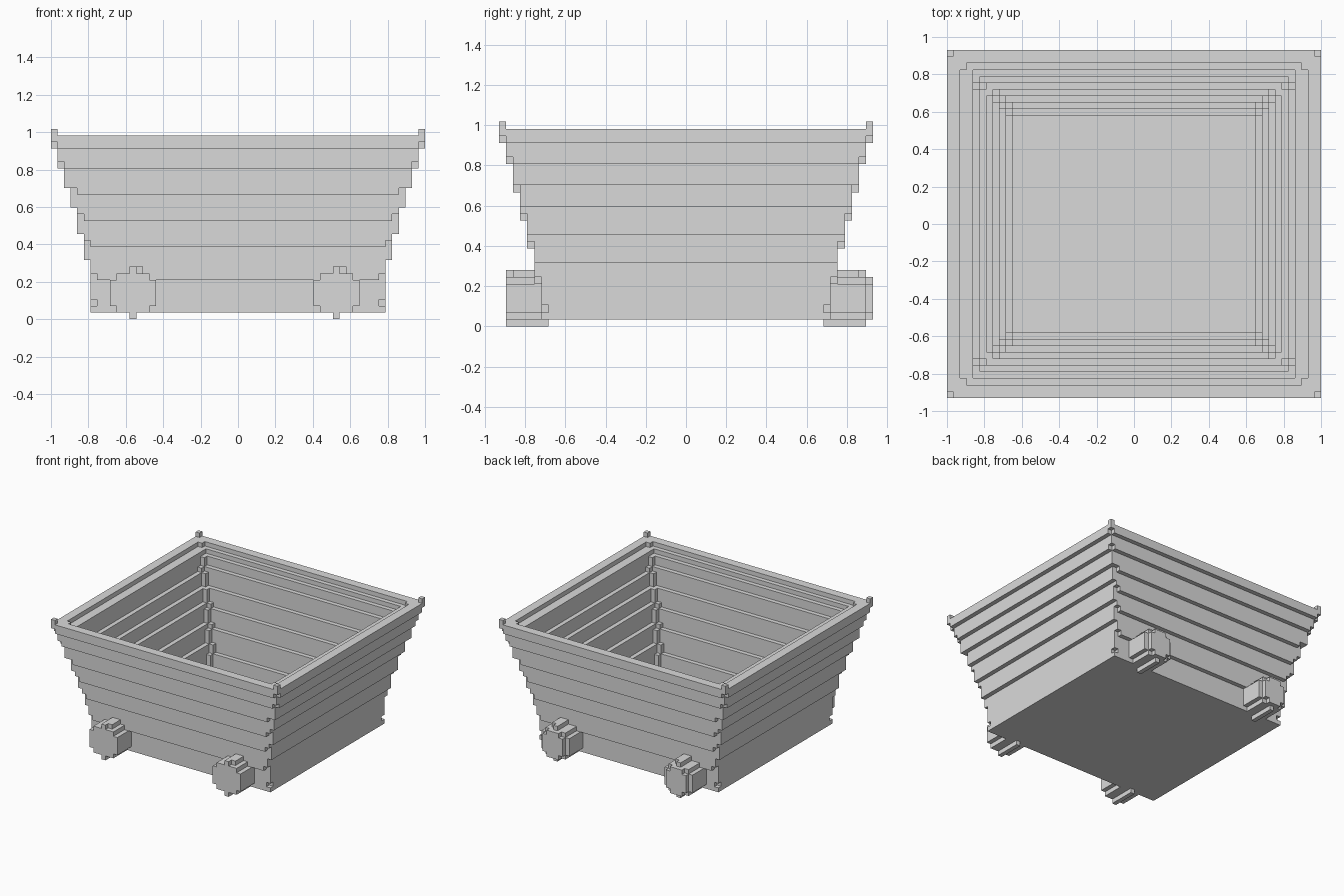
import bpy
import bmesh
from mathutils import Matrix, Vector

cube = bpy.data.objects.get("Cube")
if cube:
    bpy.data.objects.remove(cube)

S = 2 / 57  # edge of one building block

grey = bpy.data.materials.new("light_grey")
grey.use_nodes = True
grey.diffuse_color = (0.7, 0.7, 0.7, 1)
grey.node_tree.nodes["Principled BSDF"].inputs["Base Color"].default_value = grey.diffuse_color


def finish(bm, name):
    bmesh.ops.recalc_face_normals(bm, faces=bm.faces)
    bmesh.ops.scale(bm, vec=(S, S, S), verts=bm.verts)
    mesh = bpy.data.meshes.new(name)
    bm.to_mesh(mesh)
    bm.free()
    mesh.materials.append(grey)
    obj = bpy.data.objects.new(name, mesh)
    bpy.context.collection.objects.link(obj)
    return obj


def box(bm, x0, x1, y0, y1, z0, z1):
    size = Matrix.Diagonal((x1 - x0, y1 - y0, z1 - z0, 1))
    mid = Vector((x0 + x1, y0 + y1, z0 + z1)) / 2
    bmesh.ops.create_cube(bm, size=1, matrix=Matrix.Translation(mid) @ size)


def ring(bm, hx, hy, z, notched):
    """Rectangle outline whose four corners can be cut in by one block."""
    verts = []
    for sx, sy in ((1, 1), (-1, 1), (-1, -1), (1, -1)):
        tip = (hx - 1, hy - 1) if notched else (hx, hy)
        corner = [(hx, hy - 1), tip, (hx - 1, hy)]
        if sx * sy < 0:
            corner.reverse()
        verts += [bm.verts.new((sx * x, sy * y, z)) for x, y in corner]
    return verts


def width_at(z, steps, start):
    """Half width of the last step that begins at or below z."""
    return start + sum(z >= s for s in steps)


# Stepped hopper: side and end walls widen at different heights
side_steps = (9, 13, 17, 20, 23, 26)
end_steps = (6, 11, 15, 19, 23, 26)
inner_side = (3, 9, 13, 17, 20, 23, 27, 27)
inner_end = (3, 7, 12, 16, 20, 24, 26, 27)

bm = bmesh.new()
rings = []
notches = {2} | set(end_steps)
levels = sorted({1, 28} | set(side_steps) | notches | {n + 1 for n in notches})
for low, high in zip(levels, levels[1:]):
    hx = width_at(low, side_steps, 22.5)
    hy = width_at(low, end_steps, 20.5)
    for z in (low, high):
        rings.append(ring(bm, hx, hy, z, low in notches))

# Inside walls, with a block filling each corner of the steps
levels = sorted({2, 28} | set(inner_side) | set(inner_end))
for low, high in reversed(list(zip(levels, levels[1:]))):
    hx = width_at(low, inner_side, 18.5)
    hy = width_at(low, inner_end, 16.5)
    for z in (high, low):
        rings.append(ring(bm, hx, hy, z, low >= 3 and low != 26))

for a, b in zip(rings, rings[1:]):
    for i in range(len(a)):
        j = (i + 1) % len(a)
        bm.faces.new((a[i], a[j], b[j], b[i]))
bm.faces.new(rings[0])
bm.faces.new(rings[-1])
bmesh.ops.remove_doubles(bm, verts=bm.verts, dist=0.001)
bmesh.ops.dissolve_degenerate(bm, edges=bm.edges, dist=0.001)
finish(bm, "hopper")

# Small posts on the rim corners
bm = bmesh.new()
for x in (-28.5, 27.5):
    for y in (-26.5, 25.5):
        box(bm, x, x + 1, y, y + 1, 28, 29)
finish(bm, "rim_posts")


def disc(bm, cx, half, y0, y1):
    """Stepped octagon in the xz plane, extruded from y0 to y1."""
    outline = []
    for sx, sz in ((1, 1), (-1, 1), (-1, -1), (1, -1)):
        corner = [(half, 2), (half - 1, 2), (half - 1, 3)]
        if sx * sz < 0:
            corner.reverse()
        outline += [(cx + sx * x, 4 + sz * z) for x, z in corner]
    face = bm.faces.new([bm.verts.new((x, y0, z)) for x, z in outline])
    out = bmesh.ops.extrude_face_region(bm, geom=[face], use_keep_orig=True)
    moved = [v for v in out["geom"] if isinstance(v, bmesh.types.BMVert)]
    bmesh.ops.translate(bm, verts=moved, vec=(0, y1 - y0, 0))


def wheel(name, cx, side):
    """Blocky wheel with tread blocks; the back ones have a narrower cap."""
    bm = bmesh.new()
    disc(bm, cx, 3.5, side * 19.5, side * 25.5)
    if side > 0:
        disc(bm, cx, 2.5, 25.5, 26.5)
    for x, z, near, far in ((-0.5, 0, 19.5, 25.5), (-0.5, 7, 21.5, 25.5), (0.5, 7, 21.5, 24.5)):
        y0, y1 = sorted((side * near, side * far))
        box(bm, cx + x, cx + x + 1, y0, y1, z, z + 1)
    finish(bm, name)


# Wheels stand out from the front and back walls
for label, cx in (("right", -16), ("left", 15)):
    wheel("front_" + label + "_wheel", cx, -1)
    wheel("back_" + label + "_wheel", cx, 1)
